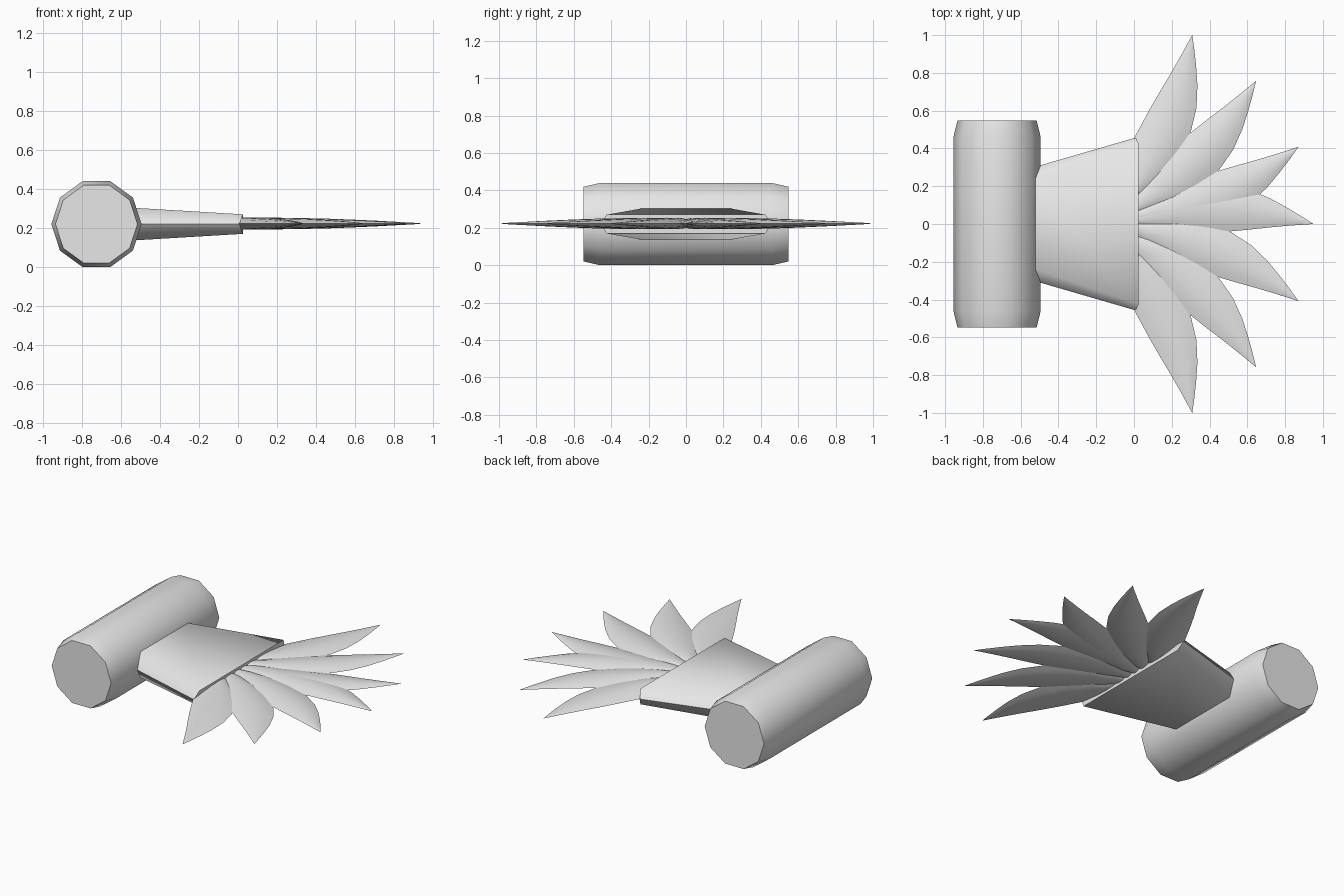
import bpy, bmesh, math
from mathutils import Matrix, Vector

cube = bpy.data.objects.get("Cube")
if cube:
    bpy.data.objects.remove(cube)

AXIS_Z = 0.22

grey = bpy.data.materials.new("light_grey")
grey.use_nodes = True
grey.diffuse_color = (0.8, 0.8, 0.8, 1)
grey.node_tree.nodes["Principled BSDF"].inputs["Base Color"].default_value = (0.8, 0.8, 0.8, 1)


def loft(name, rings, angle, cap=True, matrix=None):
    """Skin closed rings of points, cap the ends and smooth by angle."""
    bm = bmesh.new()
    loops = [[bm.verts.new(p) for p in ring] for ring in rings]
    for a, b in zip(loops, loops[1:]):
        for i in range(len(a)):
            j = (i + 1) % len(a)
            bm.faces.new((a[i], a[j], b[j], b[i]))
    if cap:
        bm.faces.new(loops[0])
        bm.faces.new(loops[-1])
    bmesh.ops.remove_doubles(bm, verts=bm.verts, dist=0.0005)
    if matrix:
        bm.transform(matrix)
    bmesh.ops.recalc_face_normals(bm, faces=bm.faces)
    mesh = bpy.data.meshes.new(name)
    bm.to_mesh(mesh)
    bm.free()
    mesh.materials.append(grey)
    obj = bpy.data.objects.new(name, mesh)
    bpy.context.collection.objects.link(obj)
    bpy.ops.object.select_all(action='DESELECT')
    obj.select_set(True)
    bpy.context.view_layer.objects.active = obj
    bpy.ops.object.shade_smooth_by_angle(angle=math.radians(angle))
    return obj


# Ten-sided cross barrel with tapered ends
def barrel_ring(y, r):
    return [(-0.725 + r * math.cos(math.tau * i / 10), y,
             AXIS_Z + r * math.sin(math.tau * i / 10)) for i in range(10)]


loft("barrel", [barrel_ring(y, r) for y, r in
                ((-0.547, 0.21), (-0.46, 0.231), (0.46, 0.231), (0.547, 0.21))], 60)


# Flaring six-sided neck
def neck_ring(x, x_mid, flat, mid, h):
    half = [(x_mid, mid, 0), (x, flat, h), (x, -flat, h)]
    return [Vector((px, s * py, AXIS_Z + s * pz)) for s in (1, -1) for px, py, pz in half]


loft("neck", [neck_ring(-0.56, -0.56, 0.228, 0.292, 0.085),
              neck_ring(0.025, 0.008, 0.425, 0.457, 0.05)], 60)

# Curved leaf blade: distance along, outer edge, inner edge, half thickness
STATIONS = [
    (0.14, 0.00, 0.06, 0.026), (0.22, -0.03, 0.13, 0.030),
    (0.34, -0.047, 0.185, 0.030), (0.48, -0.051, 0.212, 0.028),
    (0.64, -0.041, 0.206, 0.024), (0.76, -0.030, 0.182, 0.019),
    (0.87, -0.018, 0.137, 0.014), (0.96, -0.010, 0.088, 0.009),
    (1.04, -0.004, 0.040, 0.005), (1.102, 0, 0, 0),
]


def leaf_ring(u, outer, inner, thick, n=6):
    mid, half = (outer + inner) / 2, (inner - outer) / 2
    ring = []
    for side in (1, -1):
        for i in range(n):
            t = side * (2 * i / n - 1)
            ring.append((u, mid + half * t, side * thick * (1 - t * t)))
    return ring


# Fan of seven leaves; the curved edge always faces the middle
STEP = math.radians(21.77)
for k in range(-3, 4):
    flip = -1 if k > 0 else 1
    m = (Matrix.Translation((-0.152, 0, AXIS_Z + 0.003))
         @ Matrix.Rotation(k * STEP, 4, 'Z')
         @ Matrix.Diagonal((1, flip, 1, 1)))
    loft(f"leaf_{k + 4}", [leaf_ring(*s) for s in STATIONS], 30, matrix=m)
